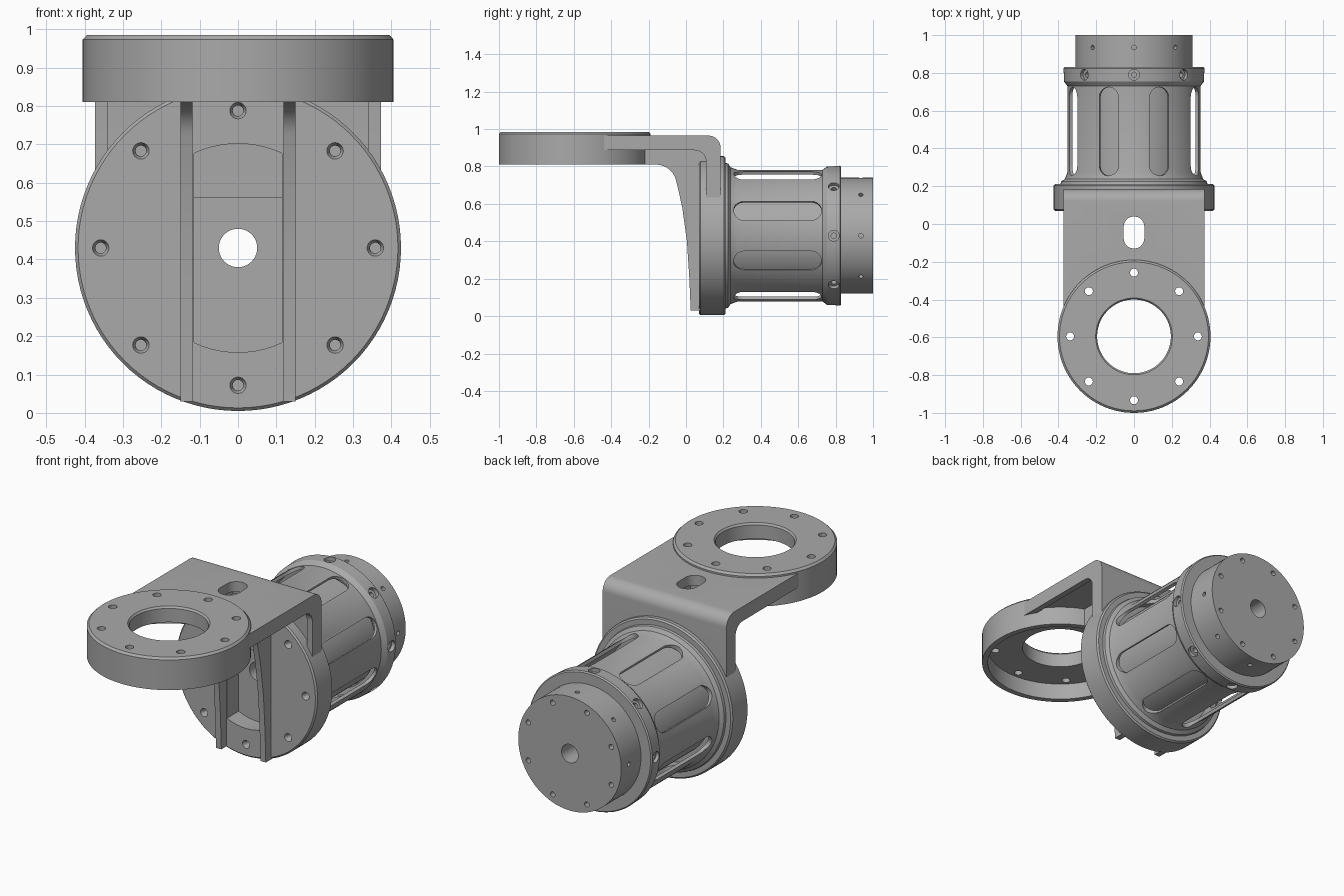
import bpy, bmesh
from math import sin, cos, pi, radians, asin
from mathutils import Matrix

old = bpy.data.objects.get("Cube")
if old:
    bpy.data.objects.remove(old, do_unlink=True)

grey = bpy.data.materials.new("machined grey")
grey.use_nodes = True
COLOUR = (0.40, 0.40, 0.40, 1)
grey.diffuse_color = COLOUR
for node in grey.node_tree.nodes:
    if node.type == 'BSDF_PRINCIPLED':
        node.inputs["Base Color"].default_value = COLOUR
        node.inputs["Roughness"].default_value = 0.5

AXIS_Z = 0.43
RING_Y = -0.595
SEG = 96
BODY = Matrix.Translation((0, 0, AXIS_Z)) @ Matrix.Rotation(-pi / 2, 4, 'X')
RING = Matrix.Translation((0, RING_Y, 0))
SIDE = Matrix(((0, 0, 1, 0), (1, 0, 0, 0), (0, 1, 0, 0), (0, 0, 0, 1)))


def make(name, bm, matrix=Matrix()):
    bm.transform(matrix)
    bmesh.ops.recalc_face_normals(bm, faces=bm.faces[:])
    mesh = bpy.data.meshes.new(name)
    bm.to_mesh(mesh)
    bm.free()
    mesh.materials.append(grey)
    obj = bpy.data.objects.new(name, mesh)
    bpy.context.collection.objects.link(obj)
    return obj


def lathe(name, profile, matrix):
    """Spin a closed (radius, height) profile about local z."""
    bm = bmesh.new()
    rings = [[bm.verts.new((r * cos(2 * pi * i / SEG), r * sin(2 * pi * i / SEG), h))
              for r, h in profile] for i in range(SEG)]
    n = len(profile)
    for i in range(SEG):
        a, b = rings[i], rings[(i + 1) % SEG]
        for j in range(n):
            k = (j + 1) % n
            bm.faces.new((a[j], b[j], b[k], a[k]))
    return make(name, bm, matrix)


def prism_into(bm, outline, lo, hi, matrix=Matrix()):
    """Extrude a 2D outline along local z."""
    low = [bm.verts.new(matrix @ Matrix.Translation((x, y, lo)).translation) for x, y in outline]
    high = [bm.verts.new(matrix @ Matrix.Translation((x, y, hi)).translation) for x, y in outline]
    bm.faces.new(low[::-1])
    bm.faces.new(high)
    for i in range(len(low)):
        j = (i + 1) % len(low)
        bm.faces.new((low[i], low[j], high[j], high[i]))


def prism(name, outline, lo, hi, matrix):
    bm = bmesh.new()
    prism_into(bm, outline, lo, hi, matrix)
    return make(name, bm)


def arc(cx, cy, r, start, end, n=10):
    return [(cx + r * cos(radians(start + (end - start) * i / n)),
             cy + r * sin(radians(start + (end - start) * i / n))) for i in range(n + 1)]


def capsule(cx, lo, hi, r):
    return arc(cx, hi - r, r, 0, 180) + arc(cx, lo + r, r, 180, 360)


def drill(bm, r1, r2, lo, hi, matrix):
    """Straight or tapered round cutter along local z."""
    bmesh.ops.create_cone(bm, cap_ends=True, segments=24 if r1 < 0.1 else SEG,
                          radius1=r1, radius2=r2, depth=hi - lo,
                          matrix=matrix @ Matrix.Translation((0, 0, (lo + hi) / 2)))


def cut(target, bm):
    cutter = make("cutter", bm)
    cutter.hide_render = True
    mod = target.modifiers.new("cut", 'BOOLEAN')
    mod.operation, mod.solver, mod.object = 'DIFFERENCE', 'EXACT', cutter
    mod.use_self = True
    bpy.context.view_layer.objects.active = target
    bpy.ops.object.modifier_apply(modifier=mod.name)
    bpy.data.objects.remove(cutter, do_unlink=True)


def around(base, radius, count=8, offset=0.0):
    """Places evenly spaced on a bolt circle about local z."""
    for i in range(count):
        a = 2 * pi * (i + offset) / count
        yield base @ Matrix.Translation((radius * cos(a), radius * sin(a), 0))


def spokes(count=8, offset=0.0):
    """Local z points outward from the body axis, local y runs along it."""
    for i in range(count):
        yield Matrix.Translation((0, 0, AXIS_Z)) @ Matrix.Rotation(2 * pi * (i + offset) / count, 4, 'Y')


parts = []

# Mounting ring, hollow underneath
ring = lathe("mounting_ring", [(0.195, 0.90), (0.195, 0.975), (0.203, 0.985), (0.394, 0.985),
                               (0.405, 0.974), (0.405, 0.81), (0.375, 0.81), (0.375, 0.90)], RING)
bm = bmesh.new()
for m in around(RING, 0.338):
    drill(bm, 0.021, 0.021, 0.85, 1.05, m)
cut(ring, bm)
parts.append(ring)


# Bent arm: thin middle sheet with thicker rims along both edges
def bent(t):
    back, top = 0.185, 0.965
    outer = [(RING_Y, top)] + arc(back - 0.065, top - 0.065, 0.065, 90, 0) + [(back, 0.56)]
    inner = [(back - t, 0.56)] + arc(back - t - 0.06, top - t - 0.06, 0.06, 0, 90) + [(RING_Y, top - t)]
    return outer + inner


arms = [prism("arm_sheet", bent(0.055), -0.345, 0.345, SIDE),
        prism("left_arm_rim", bent(0.078), 0.34, 0.373, SIDE),
        prism("right_arm_rim", bent(0.078), -0.373, -0.34, SIDE)]
for arm in arms:
    bm = bmesh.new()
    drill(bm, 0.39, 0.39, 0.7, 1.1, RING)
    if arm.name == "arm_sheet":
        prism_into(bm, capsule(0, -0.13, 0.04, 0.055), 0.8, 1.1)
    cut(arm, bm)
parts += arms

# Curved stiffening ribs down the front
rib = [(0.08, 0.03), (0.025, 0.03), (0.018, 0.2), (0.005, 0.4), (-0.02, 0.58), (-0.042, 0.68)]
rib += arc(-0.16, 0.70, 0.11, 0, 90)[1:] + [(-0.22, 0.81), (-0.22, 0.93), (0.13, 0.93)]
for name, lo in (("left_rib", 0.118), ("right_rib", -0.150)):
    parts.append(prism(name, rib, lo, lo + 0.032, SIDE))

# Face plate with window and countersunk holes
plate = prism("face_plate", arc(0, 0, 0.425, 0, 360 - 360 / SEG, SEG - 1), 0.07, 0.212, BODY)
bevel = plate.modifiers.new("edge", 'BEVEL')
bevel.width, bevel.segments, bevel.angle_limit = 0.008, 1, radians(40)
bpy.context.view_layer.objects.active = plate
bpy.ops.object.modifier_apply(modifier=bevel.name)
bm = bmesh.new()
corner = 90 - math_half if (math_half := asin(0.115 / 0.272) * 180 / pi) else 0
window = arc(0, 0, 0.272, corner, 180 - corner) + arc(0, 0, 0.272, 180 + corner, 360 - corner)
prism_into(bm, window, 0.0, 0.3, BODY)
for m in around(BODY, 0.358):
    drill(bm, 0.024, 0.014, 0.065, 0.085, m)
    drill(bm, 0.014, 0.014, 0.080, 0.14, m)
cut(plate, bm)
parts.append(plate)

# Slotted housing with screw collar
housing = lathe("slotted_housing", [(0.335, 0.20), (0.392, 0.20), (0.386, 0.225), (0.366, 0.238),
                                    (0.352, 0.275), (0.352, 0.73), (0.371, 0.755), (0.374, 0.823),
                                    (0.368, 0.83), (0.306, 0.83), (0.306, 0.75), (0.335, 0.745)], BODY)
bm = bmesh.new()
for m in spokes(offset=0.5):
    prism_into(bm, capsule(0, 0.255, 0.725, 0.055), 0.31, 0.45, m)
for m in spokes():
    m = m @ Matrix.Translation((0, 0.79, 0))
    drill(bm, 0.029, 0.029, 0.352, 0.42, m)
    drill(bm, 0.014, 0.014, 0.325, 0.36, m)
cut(housing, bm)
parts.append(housing)

# Inner motor with wider end cap and a bore right through
motor = lathe("motor", [(0.05, 0.17), (0.30, 0.17), (0.30, 0.80), (0.31, 0.80),
                        (0.31, 1.0), (0.05, 1.0)], BODY)
bm = bmesh.new()
for m in around(BODY, 0.27, offset=0.5):
    drill(bm, 0.014, 0.014, 0.95, 1.05, m)
for m in spokes():
    drill(bm, 0.012, 0.012, 0.27, 0.35, m @ Matrix.Translation((0, 0.935, 0)))
cut(motor, bm)
parts.append(motor)

# Smooth the round walls, keep the edges crisp
bpy.ops.object.select_all(action='DESELECT')
for part in parts:
    part.select_set(True)
bpy.context.view_layer.objects.active = parts[0]
bpy.ops.object.shade_smooth_by_angle(angle=radians(30))
